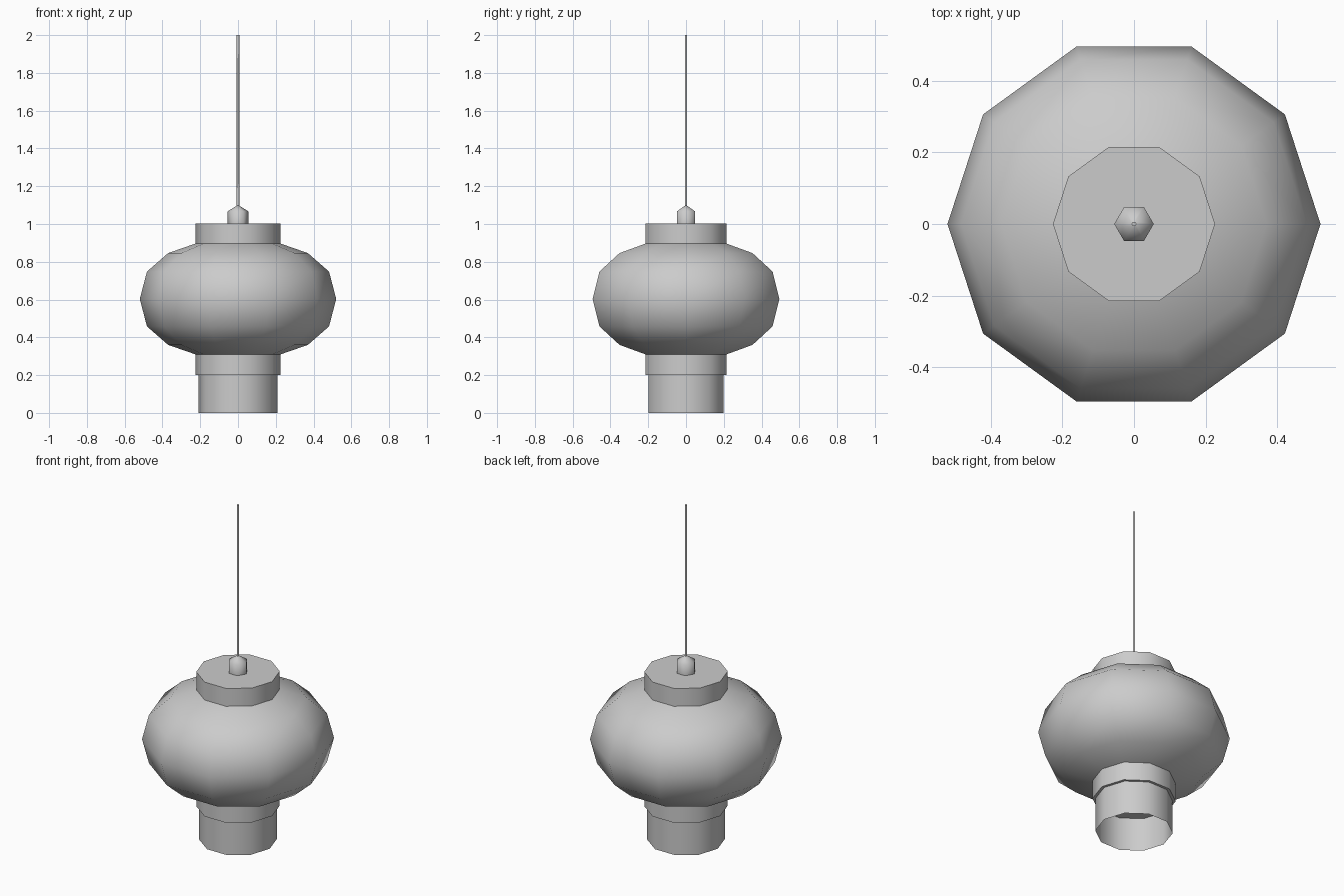
import bpy
import bmesh
from math import cos, sin, tau, radians

cube = bpy.data.objects.get("Cube")
if cube:
    bpy.data.objects.remove(cube, do_unlink=True)

grey = bpy.data.materials.new("plain_grey")
grey.use_nodes = True
colour = (0.6, 0.6, 0.6, 1)
grey.diffuse_color = colour
grey.node_tree.nodes["Principled BSDF"].inputs["Base Color"].default_value = colour


def lathe(name, profile, sides, cap_bottom=False, cap_top=False):
    """Turn a (radius, height) profile, listed upwards, around the z axis."""
    bm = bmesh.new()
    rings = [[bm.verts.new((r * cos(tau * i / sides), r * sin(tau * i / sides), z))
              for i in range(sides)] for r, z in profile]
    for low, high in zip(rings, rings[1:]):
        for i in range(sides):
            j = (i + 1) % sides
            bm.faces.new((low[i], low[j], high[j], high[i]))
    if cap_bottom:
        bm.faces.new(rings[0][::-1])
    if cap_top:
        bm.faces.new(rings[-1])
    mesh = bpy.data.meshes.new(name)
    bm.to_mesh(mesh)
    bm.free()
    mesh.materials.append(grey)
    obj = bpy.data.objects.new(name, mesh)
    bpy.context.collection.objects.link(obj)
    bpy.ops.object.select_all(action="DESELECT")
    obj.select_set(True)
    bpy.context.view_layer.objects.active = obj
    bpy.ops.object.shade_smooth_by_angle(angle=radians(62))
    return obj


# Open sleeve below the shade
lathe("lower_sleeve", [(0.21, 0), (0.21, 0.2)], 10)

# Collars above and below the shade
lathe("lower_collar", [(0.226, 0.2), (0.226, 0.31)], 10, cap_bottom=True)
lathe("upper_collar", [(0.226, 0.895), (0.226, 1.003)], 10, cap_top=True)

# Rounded shade, mirrored about its widest ring
middle = 0.603
half = [(0.226, 0.293), (0.37, 0.243), (0.482, 0.145)]
shade = [(r, middle - h) for r, h in half] + [(0.52, middle)]
shade += [(r, middle + h) for r, h in reversed(half)]
lathe("shade", shade, 10)

# Cord grip and hanging cord
lathe("cord_grip", [(0.055, 1.003), (0.055, 1.067), (0.007, 1.097)], 6, cap_top=True)
lathe("cord", [(0.007, 1.09), (0.007, 2)], 6, cap_top=True)
